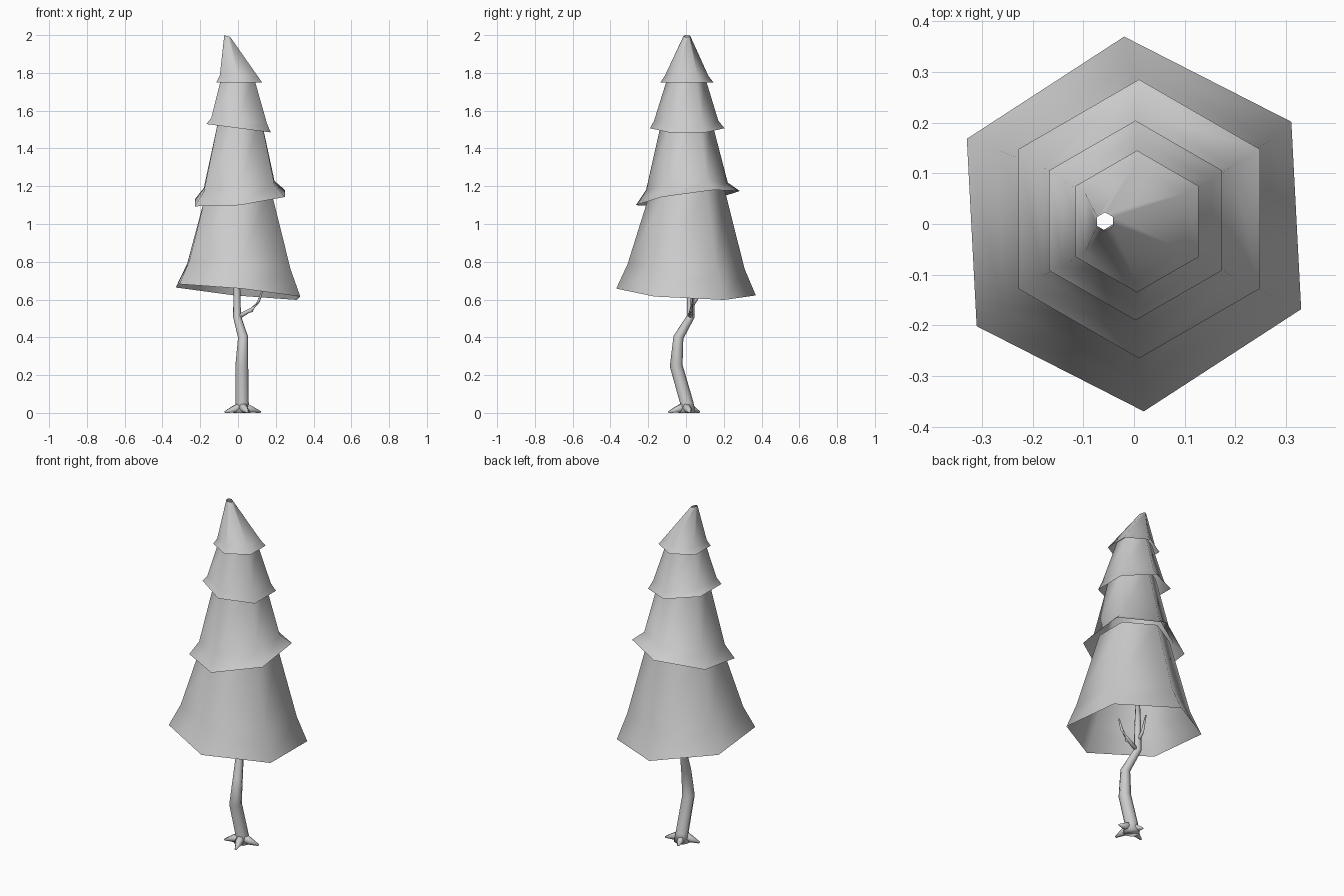
import bpy, bmesh
from math import sin, cos, radians, pi
from mathutils import Vector

if "Cube" in bpy.data.objects:
    bpy.data.objects.remove(bpy.data.objects["Cube"])


def finish(name, bm, smooth=True):
    bmesh.ops.recalc_face_normals(bm, faces=bm.faces)
    mesh = bpy.data.meshes.new(name)
    bm.to_mesh(mesh)
    bm.free()
    for p in mesh.polygons:
        p.use_smooth = smooth
    ob = bpy.data.objects.new(name, mesh)
    bpy.context.collection.objects.link(ob)
    return ob


def bridge(bm, a, b):
    n = len(a)
    for i in range(n):
        bm.faces.new((a[i], a[(i + 1) % n], b[(i + 1) % n], b[i]))


def tier(name, rings):
    """Open six-sided skirt; ring = x, y, z, radius, tilt x, tilt y, turn."""
    bm = bmesh.new()
    prev = None
    for cx, cy, cz, r, tx, ty, turn in rings:
        ring = []
        for i in range(6):
            a = radians(turn + 60 * i)
            dx, dy = r * cos(a), r * sin(a)
            ring.append(bm.verts.new((cx + dx, cy + dy, cz + tx * dx + ty * dy)))
        if prev:
            bridge(bm, prev, ring)
        prev = ring
    return finish(name, bm)


def limb(name, path, sides=6, flat=False):
    """Tapered tube along points (x, y, z, radius)."""
    bm = bmesh.new()
    pts = [Vector(p[:3]) for p in path]
    prev = first = None
    for i, p in enumerate(pts):
        d = (pts[min(i + 1, len(pts) - 1)] - pts[max(i - 1, 0)]).normalized()
        u = d.cross(Vector((0, 1, 0) if abs(d.z) > 0.7 else (0, 0, 1))).normalized()
        v = d.cross(u)
        ring = []
        for k in range(sides):
            a = 2 * pi * k / sides
            co = p + path[i][3] * (u * cos(a) + v * sin(a))
            if flat:
                co.z = max(co.z, 0)
            ring.append(bm.verts.new(co))
        if prev:
            bridge(bm, prev, ring)
        else:
            first = ring
        prev = ring
    bm.faces.new(first)
    bm.faces.new(prev)
    return finish(name, bm)


# Foliage skirts, bottom to top, each open at both ends
tier("foliage_bottom", [(0, 0, .64, .37, -.1, -.054, 93),
                        (.005, 0, .775, .31, -.08, -.04, 92),
                        (.005, .01, 1.2, .19, 0, 0, 90)])
tier("foliage_lower", [(.01, .01, 1.137, .275, .104, .136, 90),
                       (.006, .005, 1.2, .216, .1, .09, 90),
                       (.01, .003, 1.58, .124, 0, 0, 90)])
tier("foliage_upper", [(.003, .007, 1.507, .197, -.13, 0, 90),
                       (.006, .001, 1.547, .17, -.1, 0, 90),
                       (-.002, .002, 1.79, .095, 0, 0, 90)])
tier("foliage_top", [(.006, .005, 1.75, .14, 0, 0, 90),
                     (.003, .003, 1.785, .115, 0, 0, 90),
                     (-.057, .005, 1.995, .018, -.3, 0, 90)])

# Crooked trunk
limb("trunk", [(.022, .005, 0, .045), (.022, .005, .05, .035), (.02, -.052, .25, .034),
               (.027, -.04, .4, .027), (-.005, .025, .51, .021),
               (-.006, .024, .65, .018), (-.006, .024, .8, .012)], 8)

# Bare branches under the foliage
limb("branch_right", [(-.005, .022, .505, .014), (.075, .03, .55, .01),
                      (.11, .03, .59, .008), (.13, .03, .65, .004)], 5)
limb("twig_right", [(.05, .028, .537, .008), (.08, .025, .54, .006)], 5)
limb("branch_back", [(-.005, .025, .56, .012), (-.01, .06, .61, .009),
                     (-.012, .085, .7, .004)], 5)

# Roots spreading over the ground
for i, (x, y) in enumerate([(.12, .02), (.05, -.092), (-.07, -.025), (.0, .072)]):
    limb("root_%d" % (i + 1), [(.022, .0, .035, .028),
                               ((x + .022) / 2, y / 2, .018, .02),
                               (x, y, .003, .006)], 6, True)
